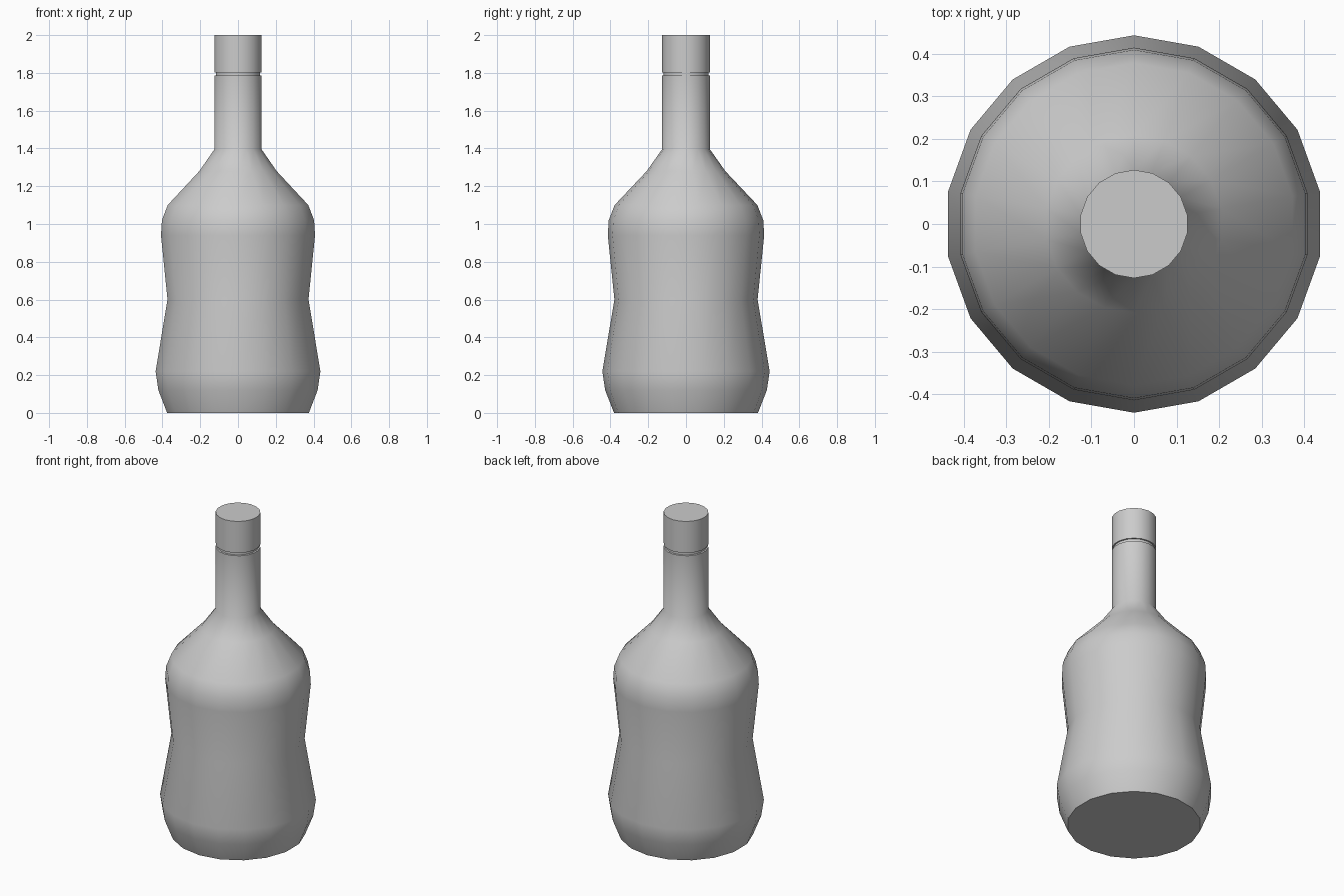
import bpy, bmesh, math

if "Cube" in bpy.data.objects:
    bpy.data.objects.remove(bpy.data.objects["Cube"])

SIDES = 18


def lathe(name, profile):
    """Revolve (radius, z) points about z and close both ends."""
    bm = bmesh.new()
    rings = []
    for r, z in profile:
        ring = []
        for i in range(SIDES):
            a = math.pi / 2 + 2 * math.pi * i / SIDES
            ring.append(bm.verts.new((r * math.cos(a), r * math.sin(a), z)))
        rings.append(ring)
    for low, high in zip(rings, rings[1:]):
        for i in range(SIDES):
            j = (i + 1) % SIDES
            bm.faces.new((low[i], low[j], high[j], high[i]))
    bm.faces.new(rings[0][::-1])
    bm.faces.new(rings[-1])
    mesh = bpy.data.meshes.new(name)
    bm.to_mesh(mesh)
    bm.free()
    obj = bpy.data.objects.new(name, mesh)
    bpy.context.collection.objects.link(obj)
    bpy.ops.object.select_all(action='DESELECT')
    obj.select_set(True)
    bpy.context.view_layer.objects.active = obj
    bpy.ops.object.shade_smooth_by_angle(angle=math.radians(40))
    return obj


# Waisted body, shoulder and neck, ending in the narrow groove under the cap
lathe("bottle_body", [
    (0.381, 0.0), (0.428, 0.12), (0.443, 0.22), (0.379, 0.60),
    (0.414, 0.94), (0.409, 1.02), (0.378, 1.10), (0.208, 1.28),
    (0.127, 1.395), (0.127, 1.785), (0.119, 1.787), (0.119, 1.803),
])

# Cylindrical cap
lathe("cap", [(0.127, 1.803), (0.127, 2.0)])
